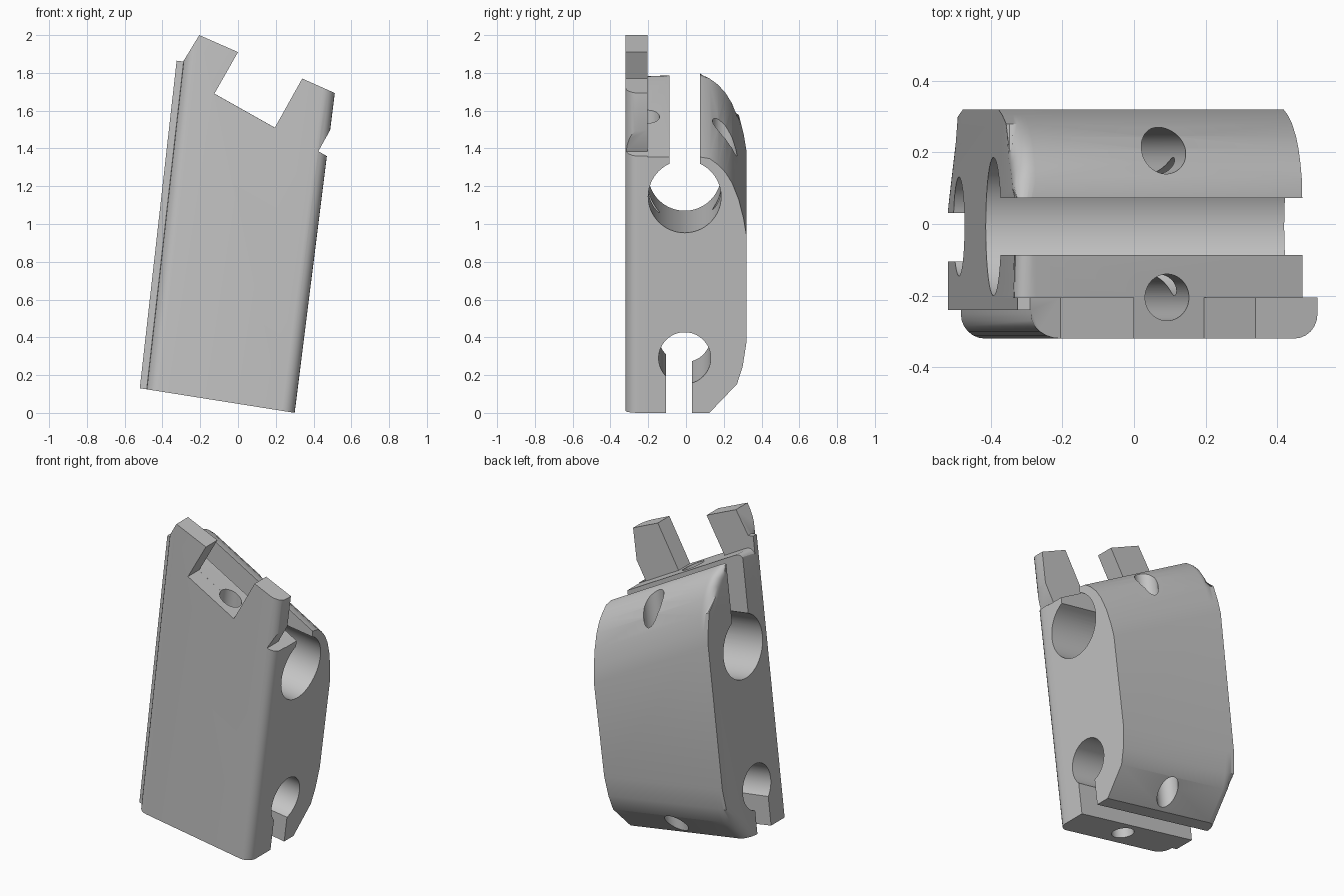
import bpy, bmesh, math
from mathutils import Vector

if "Cube" in bpy.data.objects:
    bpy.data.objects.remove(bpy.data.objects["Cube"])

grey = bpy.data.materials.new("plain_grey")
grey.use_nodes = True
grey.diffuse_color = (0.55, 0.55, 0.55, 1)
grey.node_tree.nodes["Principled BSDF"].inputs["Base Color"].default_value = (0.55, 0.55, 0.55, 1)

LEAN_NEG, LEAN_POS = 0.1125, 0.1255      # sideways lean of the two side faces
SIDE_NEG, SIDE_POS = -0.5346, 0.30       # where those faces meet the ground
TOP = (1.62, -0.5625)                    # sloping top line: height, slope
BOTTOM = (0.048, -0.159)                 # sloping bottom line


def finish(name, bm):
    bmesh.ops.recalc_face_normals(bm, faces=bm.faces[:])
    mesh = bpy.data.meshes.new(name)
    bm.to_mesh(mesh)
    bm.free()
    mesh.materials.append(grey)
    obj = bpy.data.objects.new(name, mesh)
    bpy.context.collection.objects.link(obj)
    return obj


def loft(bm, ring_a, ring_b):
    a = [bm.verts.new(p) for p in ring_a]
    b = [bm.verts.new(p) for p in ring_b]
    bm.faces.new(a)
    bm.faces.new(b)
    for i in range(len(a)):
        j = (i + 1) % len(a)
        bm.faces.new((a[i], a[j], b[j], b[i]))
    return a, b


def prism(name, outline, y0, y1):
    bm = bmesh.new()
    loft(bm, [(x, y0, z) for x, z in outline], [(x, y1, z) for x, z in outline])
    return finish(name, bm)


def rod(name, centre, direction, radius):
    bm = bmesh.new()
    bmesh.ops.create_cone(bm, cap_ends=True, segments=64, radius1=radius,
                          radius2=radius, depth=5)
    obj = finish(name, bm)
    obj.rotation_euler = Vector(direction).to_track_quat('Z', 'Y').to_euler()
    obj.location = centre
    return obj


def combine(target, tool, operation):
    tool.hide_render = True
    mod = target.modifiers.new(tool.name, 'BOOLEAN')
    mod.operation = operation
    mod.solver = 'EXACT'
    mod.object = tool
    bpy.context.view_layer.update()
    bpy.context.view_layer.objects.active = target
    bpy.ops.object.modifier_apply(modifier=mod.name)
    bpy.data.objects.remove(tool)


# Clamp body: a y profile swept between the two leaning sides
def on_side(y, line, offset, start, lean):
    z = (line[0] + offset + line[1] * start) / (1 - line[1] * lean)
    return (start + lean * z, y, z)


profile = [(-0.215, TOP, 0), (0.07, TOP, 0), (0.125, TOP, -0.01), (0.17, TOP, -0.045),
           (0.21, TOP, -0.09), (0.245, TOP, -0.15), (0.28, TOP, -0.245),
           (0.305, TOP, -0.35), (0.32, TOP, -0.445), (0.32, BOTTOM, 0.38),
           (0.30, BOTTOM, 0.25), (0.27, BOTTOM, 0.155), (0.03, BOTTOM, -0.1),
           (-0.215, BOTTOM, -0.1)]
bm = bmesh.new()
neg, pos = loft(bm, [on_side(*p, SIDE_NEG, LEAN_NEG) for p in profile],
                [on_side(*p, SIDE_POS, LEAN_POS) for p in profile])
rim = [bm.edges.get((neg[i], neg[i + 1])) for i in range(len(neg) - 2)]
bmesh.ops.bevel(bm, geom=rim, offset=0.065, segments=6, profile=0.5,
                affect='EDGES', clamp_overlap=False)
body = finish("clamp_body", bm)

# Front plate: rounded front corners and a small step along one side
R = 0.068
arc = [i * math.pi / 12 for i in range(7)]
section = [(SIDE_NEG, -0.205, LEAN_NEG), (SIDE_NEG, -0.24, LEAN_NEG)]
section += [(SIDE_NEG + 0.037 + R - R * math.cos(t), -0.252 - R * math.sin(t), LEAN_NEG) for t in arc]
section.insert(2, (SIDE_NEG + 0.037, -0.24, LEAN_NEG))
section += [(SIDE_POS - R + R * math.sin(t), -0.252 - R * math.cos(t), LEAN_POS) for t in arc]
section.append((SIDE_POS, -0.205, LEAN_POS))
bm = bmesh.new()
loft(bm, *[[(x + lean * z, y, z) for x, y, lean in section] for z in (-0.3, 2.3)])
plate = finish("front_plate", bm)

# Shape the two prongs and the side nick
prong_cut = prism("prong_cut", [(-1, 1.95), (-0.29, 1.86), (-0.205, 2.0), (0, 1.91),
                                (-0.125, 1.69), (0.195, 1.51), (0.34, 1.77),
                                (0.80, 1.566), (0.80, 2.6), (-1, 2.6)], -1, 1)
combine(plate, prong_cut, 'DIFFERENCE')
nick = prism("nick_cut", [(0.425, 1.385), (0.8, 1.174), (0.565, 1.635)], -1, 1)
combine(plate, nick, 'DIFFERENCE')
combine(body, plate, 'UNION')

# Trim the sloping base
base = prism("base_cut", [(-2, 0.366), (2, -0.27), (2, -2), (-2, -2)], -1, 1)
combine(body, base, 'DIFFERENCE')

# Two crosswise bores, each opened by a slot
SLOPE = -0.14
for name, x, z, radius, y0, y1, end in (("upper", 0.444, 1.145, 0.193, -0.087, 0.073, 3),
                                        ("lower", 0.336, 0.29, 0.138, -0.105, 0.031, -2)):
    combine(body, rod(name + "_bore", (x, -0.007, z), (1, 0, SLOPE), radius), 'DIFFERENCE')
    slot = [(-1, z + SLOPE * (-1 - x)), (1, z + SLOPE * (1 - x)), (1, end), (-1, end)]
    combine(body, prism(name + "_slot", slot, y0, y1), 'DIFFERENCE')

# Lengthwise screw holes through both jaws
for y in (0.205, -0.205):
    combine(body, rod("screw_hole", (0.09, y, 1.55), (0.12, 0, 1), 0.065), 'DIFFERENCE')

bpy.ops.object.select_all(action='DESELECT')
body.select_set(True)
bpy.context.view_layer.objects.active = body
bpy.ops.object.shade_smooth_by_angle(angle=math.radians(30))
